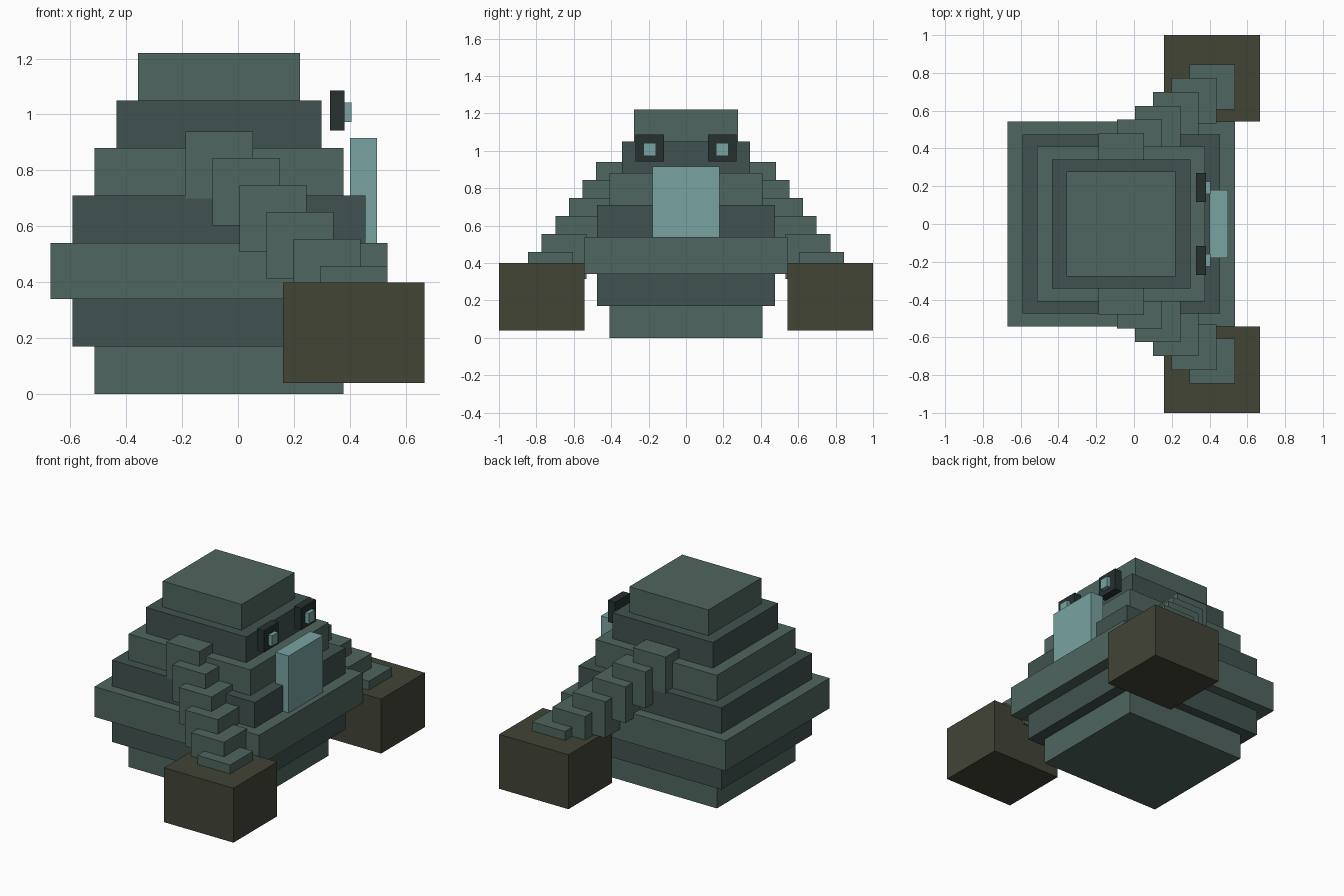
import bpy

if "Cube" in bpy.data.objects:
    bpy.data.objects.remove(bpy.data.objects["Cube"])


def material(name, rgb):
    m = bpy.data.materials.new(name)
    m.diffuse_color = (*rgb, 1)
    m.use_nodes = True
    m.node_tree.nodes["Principled BSDF"].inputs["Base Color"].default_value = m.diffuse_color
    return m


GREEN = material("moss_green", (0.080, 0.133, 0.115))
DARK = material("dark_green", (0.051, 0.084, 0.080))
BLACK = material("eye_dark", (0.019, 0.030, 0.030))
TEAL = material("pale_teal", (0.19, 0.37, 0.36))
BROWN = material("brown", (0.054, 0.058, 0.037))


def box(name, x, y, z, mat):
    """Axis-aligned box from (min, max) pairs."""
    verts = [(a, b, c) for a in x for b in y for c in z]
    faces = [(0, 1, 3, 2), (4, 6, 7, 5), (0, 4, 5, 1),
             (2, 3, 7, 6), (0, 2, 6, 4), (1, 5, 7, 3)]
    mesh = bpy.data.meshes.new(name)
    mesh.from_pydata(verts, [], faces)
    mesh.materials.append(mat)
    ob = bpy.data.objects.new(name, mesh)
    bpy.context.collection.objects.link(ob)
    return ob


def mirrored(name, x, y, z, mat):
    """Box on the +y side, mirrored to the -y side."""
    ob = box(name, x, y, z, mat)
    ob.modifiers.new("mirror", 'MIRROR').use_axis = (False, True, False)
    return ob


# Stepped body: x half size, y half size, top height, from the bottom up
z = 0.0
layers = [(0.445, 0.41, 0.17), (0.523, 0.475, 0.34), (0.602, 0.543, 0.54),
          (0.523, 0.475, 0.71), (0.445, 0.41, 0.88), (0.367, 0.341, 1.05),
          (0.289, 0.277, 1.22)]
for i, (hx, hy, top) in enumerate(layers):
    box(f"body_layer_{i + 1}", (-0.068 - hx, -0.068 + hx), (-hy, hy), (z, top),
        DARK if i % 2 else GREEN)
    z = top

# Mouth plate standing on the widest layer
box("mouth_plate", (0.401, 0.497), (-0.18, 0.18), (0.54, 0.916), TEAL)

# Eyes and pupils
mirrored("eye", (0.328, 0.38), (0.117, 0.271), (0.942, 1.086), BLACK)
mirrored("pupil", (0.38, 0.406), (0.16, 0.226), (0.973, 1.042), TEAL)

# Arms: chains of cubes stepping forward, outward and down
for i in range(6):
    x, y, z = -0.187 + 0.0962 * i, 0.24 + 0.073 * i, 0.70 - 0.0962 * i
    mirrored(f"arm_segment_{i + 1}", (x, x + 0.24), (y, y + 0.24), (z, z + 0.24), GREEN)

# Fists
mirrored("fist", (0.16, 0.667), (0.543, 1.0), (0.04, 0.40), BROWN)
